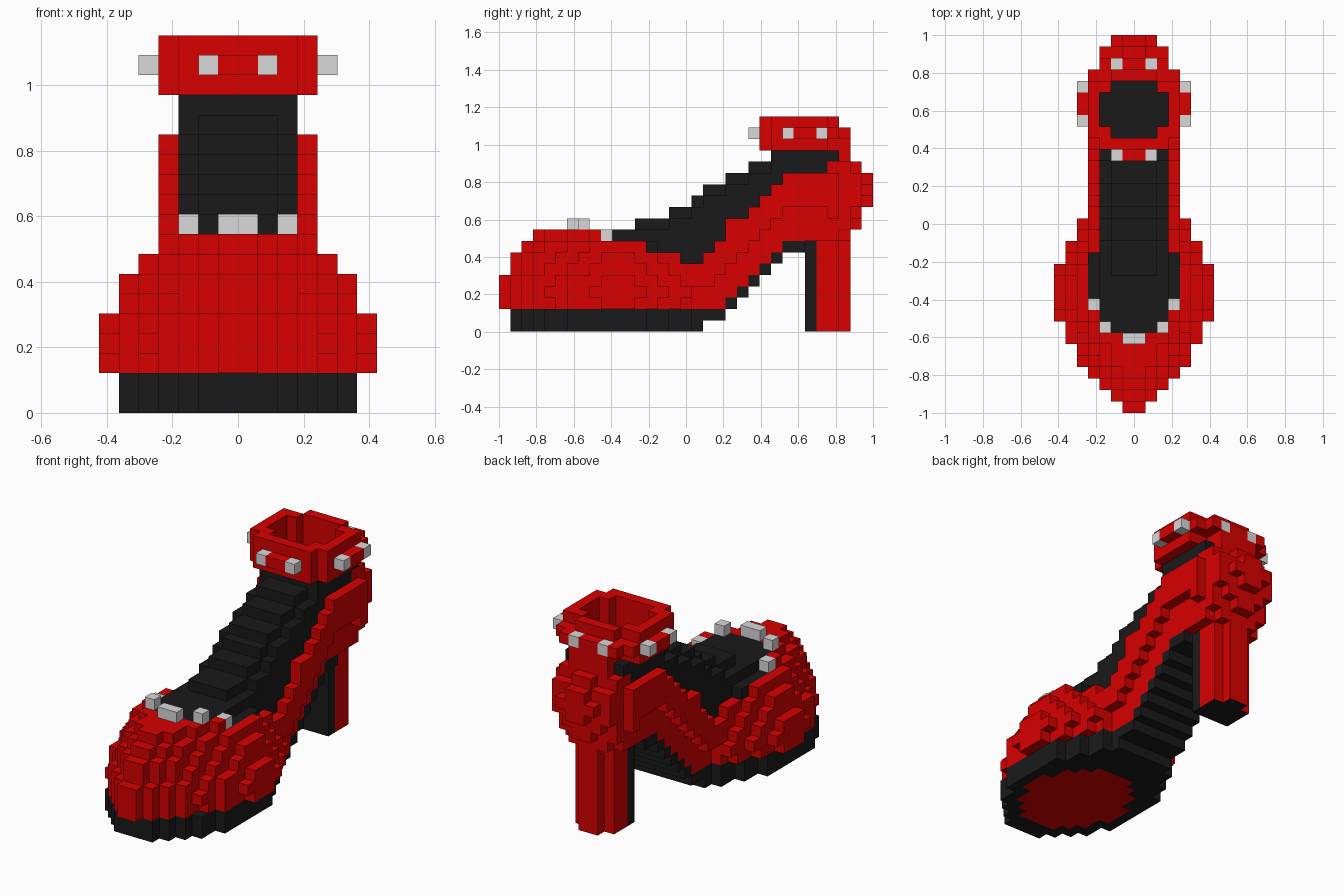
import bpy
import bmesh

if "Cube" in bpy.data.objects:
    bpy.data.objects.remove(bpy.data.objects["Cube"], do_unlink=True)

U = 2 / 33  # edge length of one block


def make_material(name, rgb):
    mat = bpy.data.materials.new(name)
    mat.use_nodes = True
    mat.diffuse_color = (*rgb, 1)
    mat.node_tree.nodes["Principled BSDF"].inputs["Base Color"].default_value = (*rgb, 1)
    return mat


RED = make_material("red leather", (0.69, 0.0, 0.0))
BLACK = make_material("black", (0.01, 0.01, 0.01))
SILVER = make_material("silver", (0.69, 0.69, 0.69))

blocks = {}  # (x, y, z) block index -> part name; later parts replace earlier ones


def fill(part, half, rows, layers, inner=0):
    """Fill a mirrored slab of blocks, leaving |x| < inner free."""
    for y in rows:
        for z in layers:
            for x in range(inner, half):
                blocks[x, y, z] = part
                blocks[-1 - x, y, z] = part


def steps(*runs):
    """Expand (count, value) runs into a list."""
    return [v for n, v in runs for _ in range(n)]


def ellipse(y, centre, length, width):
    """Half width of an ellipse at row y."""
    return round(width * (1 - ((y - centre) / length) ** 2) ** 0.5)


# Half width of the shoe in plan, from toe to heel
plan = [1.2, 2.1, 3.0, 4.0, 4.7, 5.4, 5.9, 6.4, 6.7, 7.0, 7.2, 7.0, 6.7, 6.4, 5.8, 5.2, 4.7]
plan += [4.0] * 13
# Top of the red sides
side_top = steps((10, 9), (3, 8), (3, 7), (2, 6), (1, 7), (1, 8), (2, 10), (1, 11),
                 (1, 12), (1, 13), (4, 14), (1, 15))
# Top of the black foot form
foot_top = steps((12, 9), (3, 10), (2, 11), (1, 12), (2, 13), (2, 14), (2, 15), (5, 16))


def arch(y):
    """Underside height of the shoe."""
    return 0 if y < 18 else 1 if y < 20 else min(y - 18, 7)


# Platform sole, its red inlay and the stepped arch
for y in range(1, 18):
    fill("sole", max(min(ellipse(y, 9, 8.6, 6.2), round(plan[y])), 2 if y < 3 else 3), [y], range(2))
for y in range(3, 14):
    fill("sole_inlay", ellipse(y, 8, 5.6, 4.6), [y], [0])
for y in range(18, 27):
    fill("sole", 3, [y], [arch(y), arch(y) + 1])

# Red upper: rounded toe box stepping in as it rises
inset = {2: 0.4, 3: 0.0, 4: 0.4, 5: 1.0, 6: 1.4, 7: 2.0}
for y in range(17):
    for z in range(2, side_top[y]):
        half = round(plan[y] - inset.get(z, 3.0))
        if y >= 10:
            half = max(half, 4)
        fill("upper", max(half, 0), [y], [z])

# Black foot form inside the upper
for y in range(7, 29):
    base = 2 if y < 18 else (arch(y) if y < 27 else 8)
    top = foot_top[y]
    half = 2 if y == 7 else 3
    fill("foot", half, [y], range(base, top - 1))
    fill("foot", 2 if 12 <= y < 24 else half, [y], [top - 1])
fill("foot", 4, range(9, 14), range(3, 8))
fill("foot", 3, [29], [15])

# Red side walls, tucked in along their lower half
for y in range(17, 29):
    base = 2 if y < 18 else (arch(y) + 1 if y < 27 else 8)
    middle = base + (side_top[y] - base) // 2
    fill("side_walls", 3, [y], range(base, middle), inner=2)
    fill("side_walls", 4, [y], range(middle, side_top[y]), inner=3)

# Rounded heel cup, layer by layer: half widths of rows 29 to 32
cup = {8: (3, 2, 0, 0), 9: (3, 3, 1, 0), 10: (4, 3, 2, 0), 11: (4, 3, 3, 1),
       12: (4, 3, 3, 2), 13: (4, 3, 3, 1), 14: (3, 3, 1, 0)}
for z, halves in cup.items():
    for row, half in enumerate(halves):
        fill("heel_cup", half, [29 + row], [z])
fill("heel_tab", 2, [30], [15, 16])

# Block heel with a black front
fill("heel", 2, [28, 29], range(8))
fill("heel", 1, [30], range(8))
fill("heel_front", 2, [27], range(8))

# Ankle strap ring with cut corners
ring = range(16, 19)
fill("ankle_strap", 3, [23], ring)
fill("ankle_strap", 4, [24, 28], ring, inner=2)
fill("ankle_strap", 4, range(25, 28), ring, inner=3)
fill("ankle_strap", 2, [29], ring)
# Raised band around the strap between the studs
fill("strap_band", 1, [22], [17])
fill("strap_band", 5, [26, 27], [17], inner=4)
fill("strap_band", 4, [29], [17], inner=2)
fill("strap_band", 3, [30], [17])

# Silver studs on the strap and around the opening
fill("strap_studs", 2, [22, 30], [17], inner=1)
fill("strap_studs", 5, [25, 28], [17], inner=4)
fill("toe_studs", 1, [6], [9])
fill("toe_studs", 3, [7], [9], inner=2)
fill("toe_studs", 4, [9], [8], inner=3)


def build(part, mat, bottom=None):
    """Skin the exposed faces of a part's blocks."""
    bm = bmesh.new()
    for pos in [p for p, name in blocks.items() if name == part]:
        for axis in range(3):
            for side in (0, 1):
                near = list(pos)
                near[axis] += 2 * side - 1
                if tuple(near) in blocks:
                    continue
                a, b = (axis + 1) % 3, (axis + 2) % 3
                loop = [(0, 0), (1, 0), (1, 1), (0, 1)]
                corners = []
                for da, db in loop if side else loop[::-1]:
                    c = list(pos)
                    c[axis] += side
                    c[a] += da
                    c[b] += db
                    corners.append(bm.verts.new((c[0] * U, c[1] * U - 1, c[2] * U)))
                face = bm.faces.new(corners)
                if bottom and axis == 2 and not side:
                    face.material_index = 1
    bmesh.ops.remove_doubles(bm, verts=bm.verts[:], dist=0.001)
    mesh = bpy.data.meshes.new(part)
    bm.to_mesh(mesh)
    bm.free()
    mesh.materials.append(mat)
    if bottom:
        mesh.materials.append(bottom)
    bpy.context.collection.objects.link(bpy.data.objects.new(part, mesh))


for part in ("sole", "foot", "heel_front"):
    build(part, BLACK)
for part in ("sole_inlay", "upper", "side_walls", "heel_cup", "heel_tab",
             "ankle_strap", "strap_band"):
    build(part, RED)
build("heel", RED, bottom=BLACK)
for part in ("strap_studs", "toe_studs"):
    build(part, SILVER)
